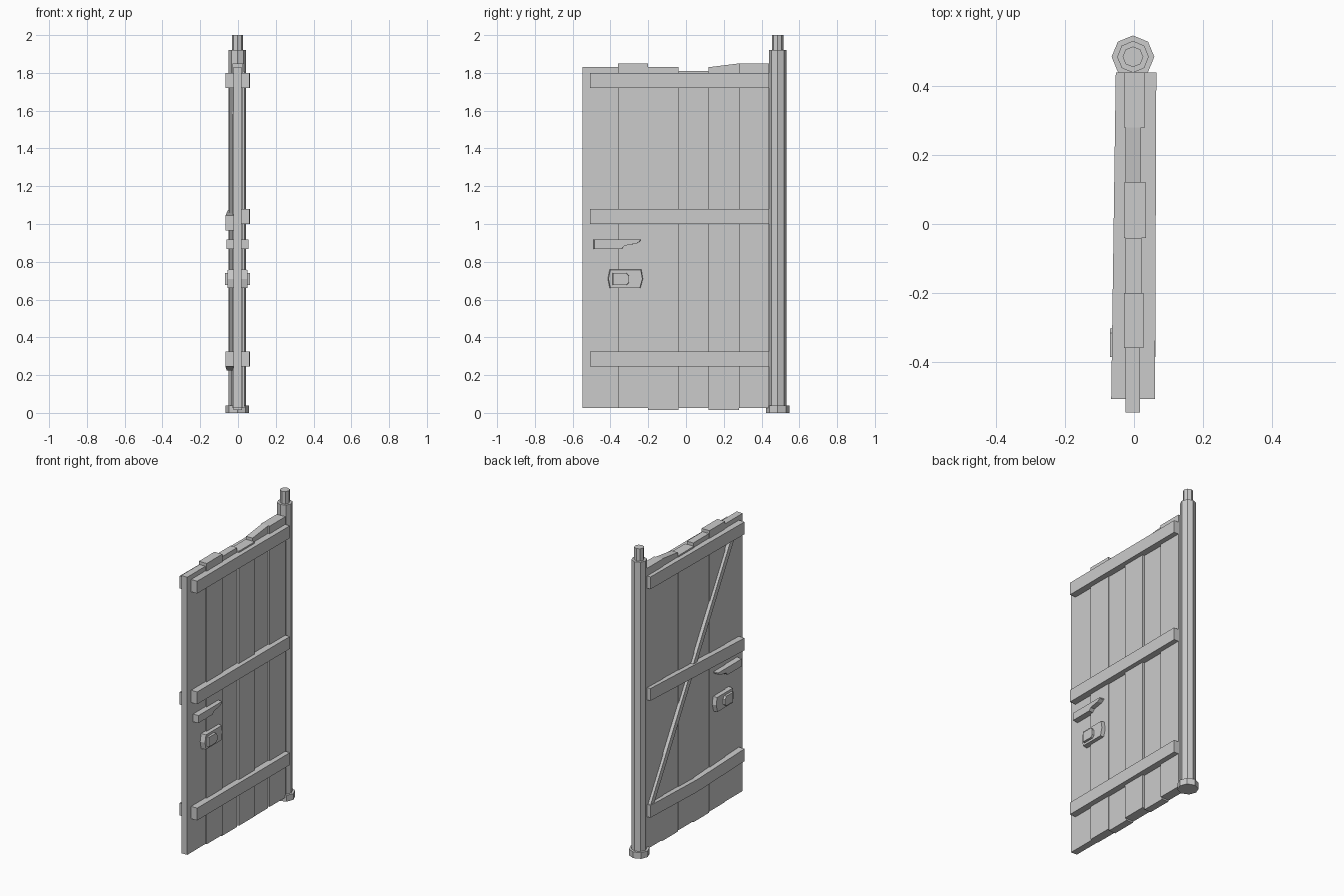
import bpy, bmesh
from math import pi

cube = bpy.data.objects.get("Cube")
if cube:
    bpy.data.objects.remove(cube, do_unlink=True)

grey = bpy.data.materials.new("plain grey")
grey.use_nodes = True
COLOUR = (0.6, 0.6, 0.6, 1)
grey.diffuse_color = COLOUR
grey.node_tree.nodes["Principled BSDF"].inputs["Base Color"].default_value = COLOUR


def finish(name, bm):
    bmesh.ops.recalc_face_normals(bm, faces=bm.faces)
    mesh = bpy.data.meshes.new(name)
    bm.to_mesh(mesh)
    bm.free()
    mesh.materials.append(grey)
    obj = bpy.data.objects.new(name, mesh)
    bpy.context.collection.objects.link(obj)
    return obj


def slab(name, outline, inner, outer, shrink=0.0):
    """Extrude a (y, z) outline along x; outer may vary with y, shrink tapers the outer face."""
    depth = outer if callable(outer) else lambda y: outer
    cy = sum(p[0] for p in outline) / len(outline)
    cz = sum(p[1] for p in outline) / len(outline)
    k = 1 - shrink
    bm = bmesh.new()
    back = [bm.verts.new((inner, y, z)) for y, z in outline]
    front = [bm.verts.new((depth(y), cy + (y - cy) * k, cz + (z - cz) * k)) for y, z in outline]
    bm.faces.new(back)
    bm.faces.new(front)
    for i in range(len(outline)):
        j = (i + 1) % len(outline)
        bm.faces.new((back[i], back[j], front[j], front[i]))
    return finish(name, bm)


# Planks: bottom, top at front edge, top at hinge edge, left face
edges = [-0.547, -0.36, -0.20, -0.04, 0.12, 0.28, 0.44]
planks = [(0.025, 1.83, 1.83, 0.018), (0.025, 1.85, 1.85, 0.027),
          (0.015, 1.83, 1.83, 0.022), (0.025, 1.81, 1.81, 0.035),
          (0.015, 1.83, 1.85, 0.021), (0.025, 1.85, 1.85, 0.032)]
for i, (low, top_a, top_b, face) in enumerate(planks):
    a, b = edges[i], edges[i + 1]
    slab(f"plank_{i + 1}", [(a, low), (b, low), (b, top_b), (a, top_a)],
         -0.025 - 0.004 * (i % 2), face)

# Hinge post: octagonal foot, shaft and top pin
for name, radius, low, high in (("post_foot", 0.062, 0, 0.04),
                                ("post_shaft", 0.046, 0.04, 1.92),
                                ("post_pin", 0.03, 1.92, 2.0)):
    bpy.ops.mesh.primitive_cylinder_add(vertices=8, radius=radius, depth=high - low,
                                        location=(-0.003, 0.485, (low + high) / 2))
    post = bpy.context.object
    post.name = name
    post.data.materials.append(grey)


# Cross battens: lower edge heights at front, middle and hinge end
def batten(name, heights, inner, outer):
    ys = (-0.507, -0.03, 0.44)
    low = list(zip(ys, heights))
    high = [(y, z + 0.08) for y, z in reversed(low)]
    slab(name, low + high, inner, outer)


for level, left, right in (("top", (1.72, 1.72, 1.72), (1.72, 1.72, 1.72)),
                           ("middle", (1.0, 1.0, 1.0), (0.965, 0.98, 0.995)),
                           ("bottom", (0.245, 0.245, 0.245), (0.245, 0.225, 0.235))):
    batten(f"left_{level}_batten", left, 0.012, lambda y: 0.063 + 0.004 * y)
    batten(f"right_{level}_batten", right, -0.02, lambda y: -0.059 + 0.014 * y)

# Diagonal braces on the right face
for name, (ya, za), (yb, zb) in (("lower_brace", (0.43, 0.30), (0.0, 1.0)),
                                 ("upper_brace", (0.0, 1.03), (-0.43, 1.73))):
    w = 0.03
    slab(name, [(ya - w, za), (ya + w * 0.3, za), (yb + w, zb), (yb - w * 0.3, zb)],
         -0.02, -0.047)

# Handles and lock plates on both faces
handle = [(-0.49, 0.868), (-0.34, 0.868), (-0.325, 0.885), (-0.26, 0.897),
          (-0.24, 0.91), (-0.24, 0.918), (-0.49, 0.918)]
plate = [(-0.405, 0.66), (-0.24, 0.66), (-0.226, 0.71), (-0.235, 0.76),
         (-0.405, 0.76), (-0.415, 0.71)]
knob = [(-0.39, 0.675), (-0.315, 0.675), (-0.30, 0.69), (-0.30, 0.725),
        (-0.315, 0.743), (-0.39, 0.743)]
for side, s, shift in (("left", 1, 0), ("right", -1, 0.006)):
    slab(f"{side}_handle", handle, s * 0.01, s * (0.056 + shift), 0.03)
    slab(f"{side}_lock_plate", plate, s * 0.01, s * (0.05 + shift), 0.05)
    slab(f"{side}_lock_knob", knob, s * 0.04, s * (0.063 + shift), 0.08)
